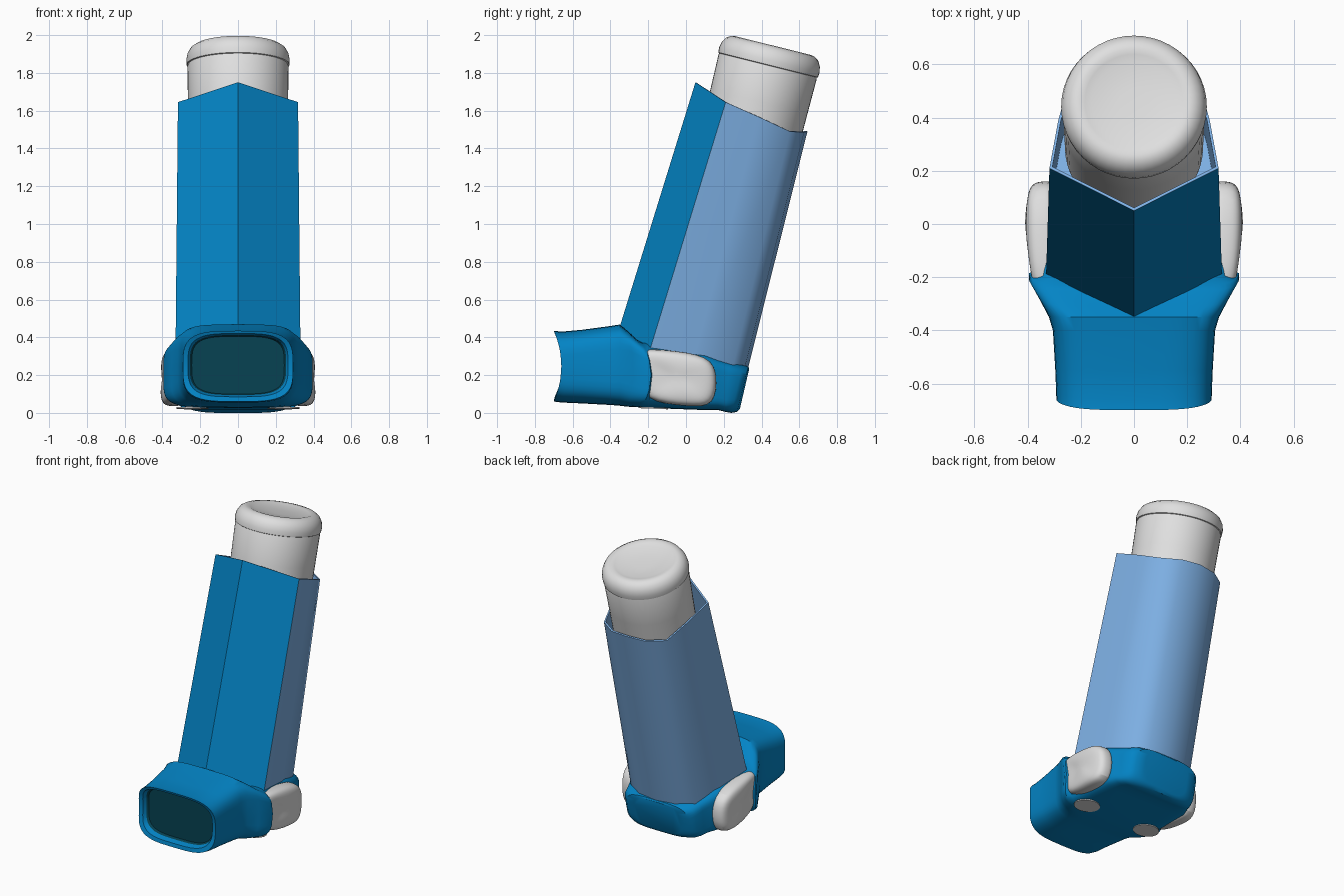
import bpy, bmesh, math
from mathutils import Vector, Matrix

if "Cube" in bpy.data.objects:
    bpy.data.objects.remove(bpy.data.objects["Cube"])


def material(name, rgb):
    m = bpy.data.materials.new(name)
    m.diffuse_color = (*rgb, 1)
    m.use_nodes = True
    m.node_tree.nodes["Principled BSDF"].inputs["Base Color"].default_value = m.diffuse_color
    return m


BLUE = material("blue", (0.001, 0.23, 0.56))
PALE = material("pale blue", (0.205, 0.43, 0.77))
WHITE = material("off white", (0.74, 0.74, 0.74))
TEAL = material("dark teal", (0.002, 0.055, 0.085))


def loft(name, rings, mats, rule=None, angle=35, subsurf=0):
    """Skin equal-length rings, cap both ends; rule(ring, segment) gives the material slot."""
    bm = bmesh.new()
    vs = [[bm.verts.new(p) for p in r] for r in rings]
    n = len(rings[0])
    for i in range(len(vs) - 1):
        for j in range(n):
            k = (j + 1) % n
            f = bm.faces.new((vs[i][j], vs[i][k], vs[i + 1][k], vs[i + 1][j]))
            f.material_index = rule(i, j) if rule else 0
    first = bm.faces.new(vs[0])
    last = bm.faces.new(vs[-1])
    if rule:
        first.material_index = rule(0, 0)
        last.material_index = rule(len(vs) - 2, n // 2)
    bmesh.ops.recalc_face_normals(bm, faces=bm.faces)
    me = bpy.data.meshes.new(name)
    bm.to_mesh(me)
    bm.free()
    ob = bpy.data.objects.new(name, me)
    bpy.context.collection.objects.link(ob)
    for m in mats:
        me.materials.append(m)
    if subsurf:
        mod = ob.modifiers.new("smooth", 'SUBSURF')
        mod.levels = mod.render_levels = subsurf
    bpy.ops.object.select_all(action='DESELECT')
    ob.select_set(True)
    bpy.context.view_layer.objects.active = ob
    bpy.ops.object.shade_smooth_by_angle(angle=math.radians(angle))
    return ob


def section(y, hw, zb, zt, power, bow=0, lean=0, n=48):
    """Rounded rectangle across y; bow pulls the middle back, lean shears the top."""
    ring = []
    for i in range(n):
        a = 2 * math.pi * i / n
        c, s = math.cos(a), math.sin(a)
        u = math.copysign(abs(c) ** (2 / power), c)
        v = math.copysign(abs(s) ** (2 / power), s)
        ring.append((hw * u, y + bow * (1 - v * v) + lean * v,
                     (zb + zt) / 2 + (zt - zb) / 2 * v))
    return ring


# Mouthpiece and base: one hollow-fronted shell running front to back
shell = [
    (-0.64, 0.245, 0.10, 0.405, 3.6, 0.02),
    (-0.66, 0.255, 0.095, 0.412, 3.6, 0.03),
    (-0.695, 0.265, 0.085, 0.42, 3.6, 0.04),
    (-0.70, 0.292, 0.06, 0.435, 3.6, 0.04),
    (-0.66, 0.293, 0.055, 0.43, 3.8, 0.03),
    (-0.55, 0.296, 0.05, 0.44, 4),
    (-0.40, 0.305, 0.042, 0.46, 4.5),
    (-0.35, 0.32, 0.038, 0.468, 4.5),
    (-0.31, 0.355, 0.033, 0.435, 5, 0.03),
    (-0.255, 0.395, 0.03, 0.385, 5, 0.05),
    (-0.235, 0.395, 0.028, 0.375, 5, 0.05),
    (-0.215, 0.355, 0.027, 0.375, 6, 0.05),
    (0.10, 0.335, 0.015, 0.315, 6),
    (0.17, 0.305, 0.015, 0.29, 6),
    (0.22, 0.285, 0.005, 0.272, 6, 0, 0.01),
    (0.27, 0.268, 0.0, 0.255, 5, 0, 0.03),
    (0.30, 0.235, 0.005, 0.245, 4, 0, 0.03),
    (0.31, 0.17, 0.02, 0.235, 4, 0, 0.025),
]
loft("mouthpiece_base", [section(*s) for s in shell], [BLUE, TEAL],
     lambda i, j: 1 if i == 0 else 0)


# Leaning sleeve: ridged blue front panels, pale sides and rounded back
def mirrored(half):
    return half + [(-x, y, z) for x, y, z in half[-2:0:-1]]


bottom = mirrored([(0, -0.43, 0.20), (0.332, -0.232, 0.20), (0.30, 0.03, 0.235),
                   (0.245, 0.245, 0.235), (0.14, 0.31, 0.235), (0, 0.328, 0.235)])
top = mirrored([(0, 0.05, 1.75), (0.318, 0.21, 1.645), (0.285, 0.39, 1.565),
                (0.24, 0.55, 1.49), (0.13, 0.625, 1.485), (0, 0.643, 1.49)])
mid = Vector((0, 0.36, 1.6))
inner = [mid + (Vector(p) - mid) * 0.965 for p in top]
floor = [p + Vector((0, -0.09, -0.36)) for p in inner]
loft("sleeve", [bottom, top, inner, floor], [BLUE, PALE],
     lambda i, j: 0 if i == 0 and j in (0, 9) else 1, angle=46)

# Canister: turned profile (radius, height) tilted to the sleeve axis
profile = [(0.24, -0.62), (0.26, -0.6), (0.265, -0.2), (0.268, -0.008), (0.266, -0.003),
           (0.266, 0.0), (0.272, 0.003), (0.274, 0.03), (0.268, 0.06), (0.252, 0.088),
           (0.228, 0.104), (0.205, 0.108), (0.185, 0.103), (0.16, 0.096), (0.06, 0.09)]
tilt = Matrix.Translation((0, 0.434, 1.84)) @ Matrix.Rotation(math.radians(-14), 4, 'X')
N = 48
loft("canister", [[tilt @ Vector((r * math.cos(2 * math.pi * k / N),
                                  r * math.sin(2 * math.pi * k / N), h))
                   for k in range(N)] for r, h in profile], [WHITE])

# Side grips, bulging outwards, and the round pads under them
outline = [(-0.30, 0.345), (-0.10, 0.335), (0.13, 0.305), (0.17, 0.20), (0.155, 0.035),
           (0.03, 0.03), (-0.24, 0.06), (-0.25, 0.20)]
cy, cz = -0.04, 0.185
layers = [(0.28, 0.98), (0.345, 1.0), (0.395, 0.97), (0.415, 0.75), (0.417, 0.3)]


def bulge(x, y):
    return x - (0.03 * min(1, ((y - 0.02) / 0.22) ** 2) if x > 0.3 else 0)


for side, label in ((1, "right"), (-1, "left")):
    loft(label + "_grip",
         [[(side * bulge(x, y), cy + (y - cy) * s, cz + (z - cz) * s) for y, z in outline]
          for x, s in layers], [WHITE], angle=60, subsurf=2)
    pad = [(side * 0.24 + 0.085 * math.cos(2 * math.pi * k / 32),
            -0.17 + 0.075 * math.sin(2 * math.pi * k / 32)) for k in range(32)]
    loft(label + "_bottom_pad",
         [[(x, y, h - 0.04 * y) for x, y in pad] for h in (0.015, 0.023)], [WHITE])
